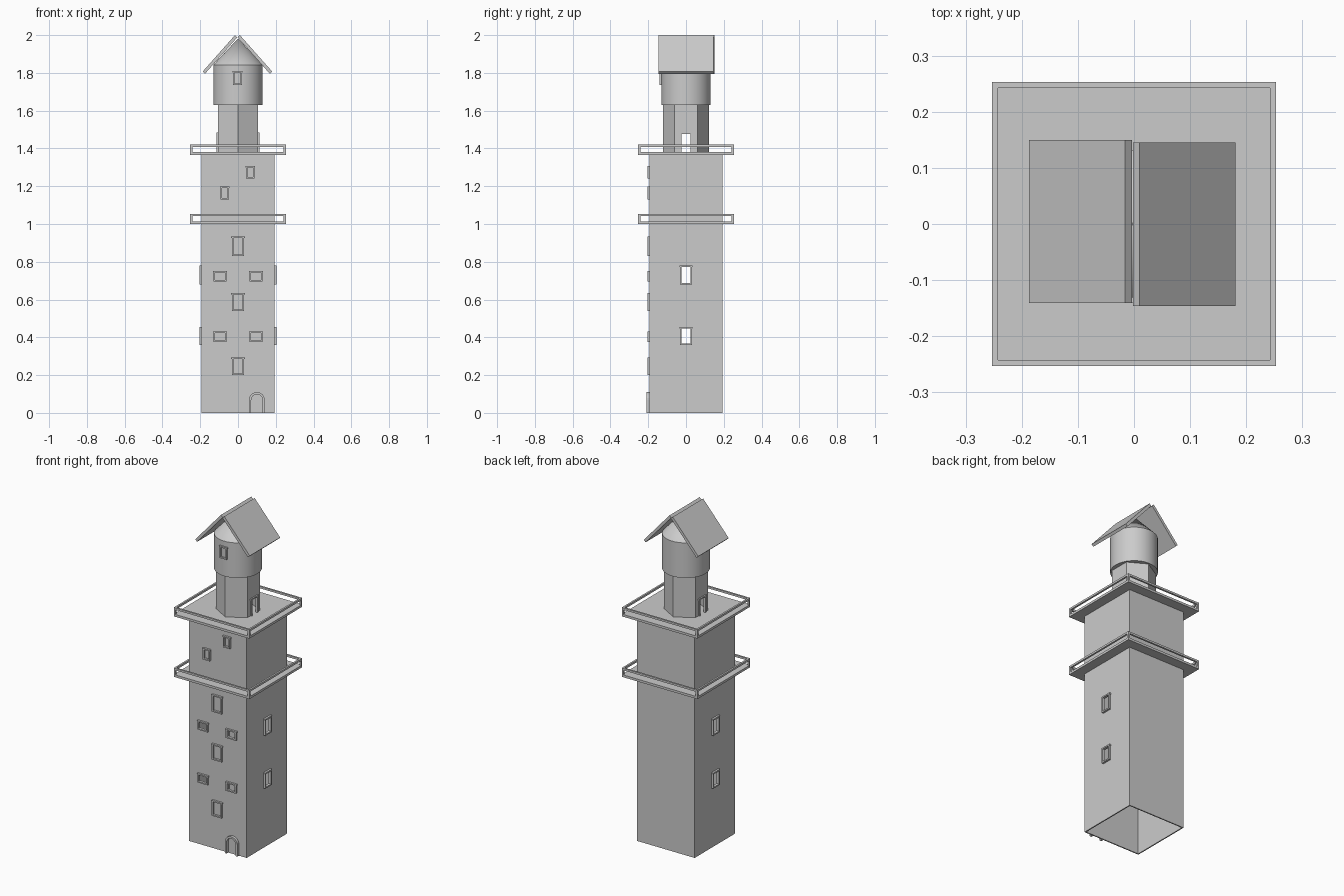
import bpy, bmesh, math
from mathutils import Matrix, Vector

if "Cube" in bpy.data.objects:
    bpy.data.objects.remove(bpy.data.objects["Cube"])

W, T = 0.193, 0.007          # shaft half width, wall thickness


def make(name, bm):
    bmesh.ops.recalc_face_normals(bm, faces=bm.faces)
    me = bpy.data.meshes.new(name)
    bm.to_mesh(me)
    bm.free()
    ob = bpy.data.objects.new(name, me)
    bpy.context.collection.objects.link(ob)
    return ob


def add_box(bm, lo, hi, rot=0):
    lo, hi = Vector(lo), Vector(hi)
    m = Matrix.Rotation(rot, 4, 'Z') @ Matrix.Translation((lo + hi) / 2) @ Matrix.Diagonal((*(hi - lo), 1))
    bmesh.ops.create_cube(bm, size=1, matrix=m)


def boxes(name, items, rot=0):
    bm = bmesh.new()
    for lo, hi in items:
        add_box(bm, lo, hi, rot)
    return make(name, bm)


def extrude(name, pts, y0, y1):
    """Close an (x, z) outline and extrude it along y."""
    bm = bmesh.new()
    f = bm.faces.new([bm.verts.new((x, y0, z)) for x, z in pts])
    r = bmesh.ops.extrude_face_region(bm, geom=[f])
    bmesh.ops.translate(bm, vec=(0, y1 - y0, 0), verts=[v for v in r['geom'] if isinstance(v, bmesh.types.BMVert)])
    return make(name, bm)


def tube(name, n, r, t, z0, z1, turn):
    """Thin walled prism, open at both ends."""
    bm = bmesh.new()
    rings = []
    for rad, z in ((r, z0), (r, z1), (r - t, z1), (r - t, z0)):
        rings.append([bm.verts.new((rad * math.cos(turn + 2 * math.pi * i / n),
                                    rad * math.sin(turn + 2 * math.pi * i / n), z)) for i in range(n)])
    for k in range(4):
        a, b = rings[k], rings[(k + 1) % 4]
        for i in range(n):
            j = (i + 1) % n
            bm.faces.new((a[i], a[j], b[j], b[i]))
    return make(name, bm)


def frame(name, x, z0, z1, w, face=W, rot=0, out=0.012, bar=0.008, sill=True):
    """Window surround on the wall at distance `face`, turned about z."""
    y0, y1, h = -face - out, -face + 0.002, w / 2
    items = [((x - h, y0, z0), (x - h + bar, y1, z1)),
             ((x + h - bar, y0, z0), (x + h, y1, z1)),
             ((x - h - 0.003, y0, z1 - bar), (x + h + 0.003, y1, z1))]
    if sill:
        items.append(((x - h, y0, z0), (x + h, y1, z0 + bar)))
    return boxes(name, items, rot)


def cut(ob, items):
    cutter = boxes(ob.name + "_cutter", items)
    cutter.hide_render = True
    m = ob.modifiers.new("openings", 'BOOLEAN')
    m.operation, m.object, m.solver = 'DIFFERENCE', cutter, 'EXACT'
    bpy.context.view_layer.objects.active = ob
    bpy.ops.object.modifier_apply(modifier=m.name)
    bpy.data.objects.remove(cutter)


# square shaft with open windows
shaft = tube("shaft", 4, W * math.sqrt(2), T * math.sqrt(2), 0, 1.365, math.pi / 4)
side_z = ((0.36, 0.455), (0.68, 0.78))
small_z = ((0.376, 0.43), (0.696, 0.75))
holes = [((-0.3, -0.025, a + 0.006), (0.3, 0.025, b - 0.006)) for a, b in side_z]
holes += [((x - 0.028, -0.25, a + 0.006), (x + 0.028, -0.15, b - 0.006)) for a, b in small_z for x in (-0.095, 0.095)]
cut(shaft, holes)

# window surrounds
for a, b in side_z:
    for side, rot in (("right", math.pi / 2), ("left", -math.pi / 2)):
        frame("side_window_" + side, 0, a, b, 0.062, rot=rot)
for a, b in small_z:
    for x in (-0.095, 0.095):
        frame("small_window", x, a, b, 0.068)
for a, b in ((0.2, 0.293), (0.54, 0.635), (0.83, 0.933)):
    frame("tall_blind_window", 0, a, b, 0.066)
for x, a in ((-0.07, 1.13), (0.065, 1.24)):
    frame("upper_window", x, a, a + 0.068, 0.046)

# arched door surround
cx, arc = 0.1, [math.pi * i / 12 for i in range(13)]
outer = [(cx + 0.042 * math.cos(t), 0.068 + 0.042 * math.sin(t)) for t in arc]
inner = [(cx + 0.030 * math.cos(t), 0.068 + 0.030 * math.sin(t)) for t in reversed(arc)]
extrude("door_surround", [(cx + 0.042, 0)] + outer + [(cx - 0.042, 0), (cx - 0.030, 0)] + inner + [(cx + 0.030, 0)],
        -W - 0.016, -W + 0.002)

# two galleries: floor plate, corner posts and hand rail
B, R = 0.253, 0.011
for name, z in (("lower", 1.0), ("upper", 1.366)):
    boxes(name + "_gallery_floor", [((-B, -B, z), (B, B, z + 0.014))])
    boxes(name + "_gallery_posts", [((min(sx * B, sx * (B - R)), min(sy * B, sy * (B - R)), z + 0.01),
                                     (max(sx * B, sx * (B - R)), max(sy * B, sy * (B - R)), z + 0.046))
                                    for sx in (-1, 1) for sy in (-1, 1)])
    tube(name + "_gallery_rail", 4, B * math.sqrt(2), R * math.sqrt(2), z + 0.042, z + 0.054, math.pi / 4)

# hexagonal lantern base with through doorways
lantern = tube("hexagonal_room", 6, 0.122, 0.007, 1.378, 1.632, math.pi / 6 + math.pi / 3)
cut(lantern, [((-0.2, -0.026, 1.36), (0.2, 0.026, 1.477))])
for side, rot in (("right", math.pi / 2), ("left", -math.pi / 2)):
    frame("room_doorway_" + side, 0, 1.379, 1.484, 0.064, face=0.1055, rot=rot, out=0.008, sill=False)

# round turret with conical cap
bm = bmesh.new()
n = 48
ring = [[bm.verts.new((0.131 * math.cos(2 * math.pi * i / n), 0.131 * math.sin(2 * math.pi * i / n), z))
         for i in range(n)] for z in (1.63, 1.842)]
tip = bm.verts.new((0, 0, 1.982))
bm.faces.new(ring[0])
for i in range(n):
    j = (i + 1) % n
    bm.faces.new((ring[0][i], ring[0][j], ring[1][j], ring[1][i]))
    bm.faces.new((ring[1][i], ring[1][j], tip))
turret = make("round_turret", bm)
bpy.ops.object.select_all(action='DESELECT')
turret.select_set(True)
bpy.context.view_layer.objects.active = turret
bpy.ops.object.shade_smooth_by_angle(angle=math.radians(30))
frame("turret_window", -0.003, 1.737, 1.81, 0.048, face=0.128)

# pitched roof panels
for name, s, dx, y0, y1 in (("left", -1, -0.003, -0.141, 0.15), ("right", 1, -0.003, -0.146, 0.145)):
    pts = [(0.013, 2.0), (0.184, 1.807), (0.172, 1.795), (0.001, 1.988)]
    extrude("roof_panel_" + name, [(s * x + dx, z) for x, z in pts], y0, y1)
